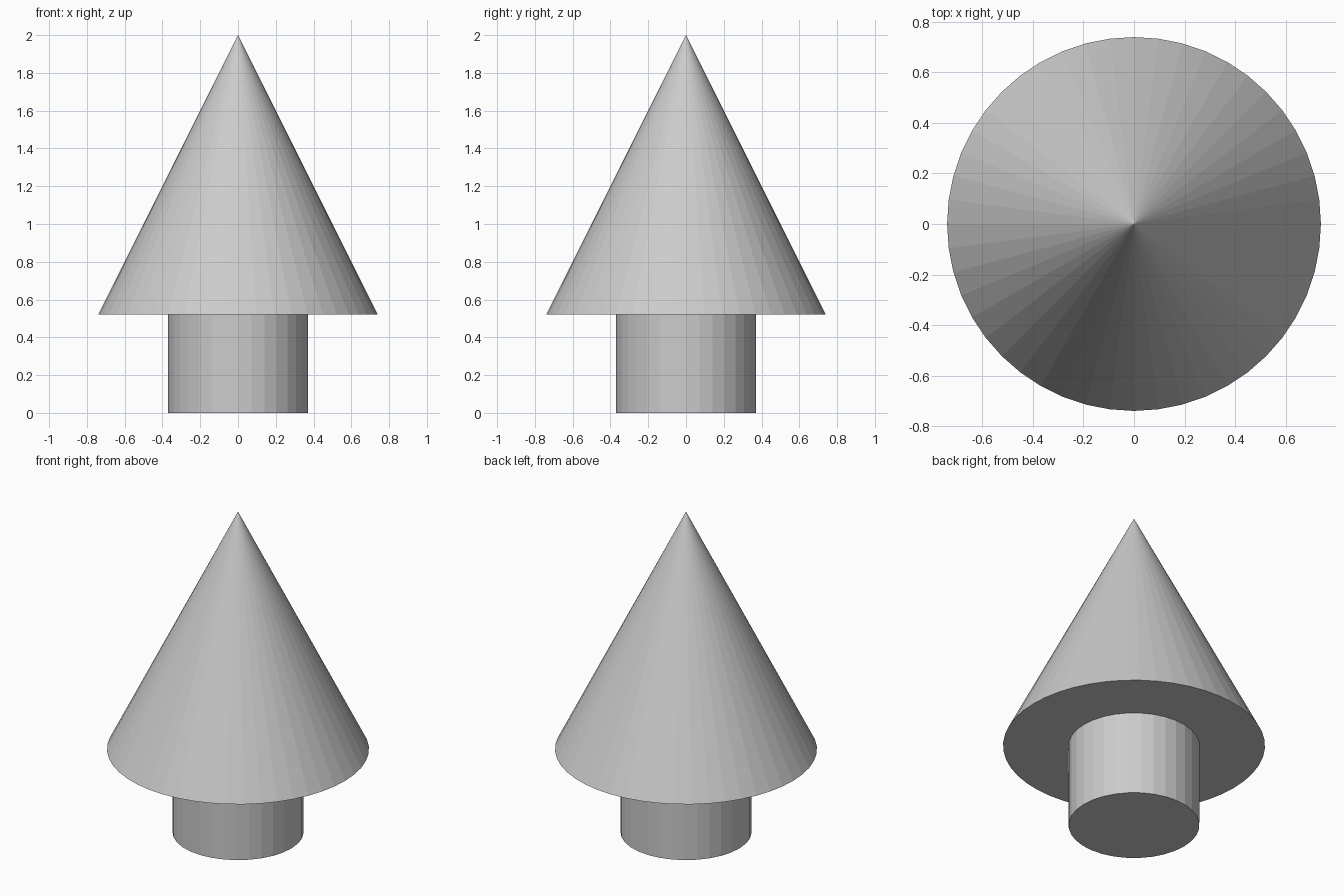
import bpy

if "Cube" in bpy.data.objects:
    bpy.data.objects.remove(bpy.data.objects["Cube"])

TRUNK_R, TRUNK_H = 0.37, 0.52
CONE_R, TOTAL_H = 0.74, 2.0

# Trunk: short faceted cylinder standing on the ground
bpy.ops.mesh.primitive_cylinder_add(vertices=32, radius=TRUNK_R, depth=TRUNK_H,
                                    location=(0, 0, TRUNK_H / 2))
bpy.context.object.name = "trunk"

# Canopy: wide pointed cone with a closed flat underside
cone_h = TOTAL_H - TRUNK_H
bpy.ops.mesh.primitive_cone_add(vertices=48, radius1=CONE_R, radius2=0, depth=cone_h,
                                location=(0, 0, TRUNK_H + cone_h / 2))
bpy.context.object.name = "canopy"
